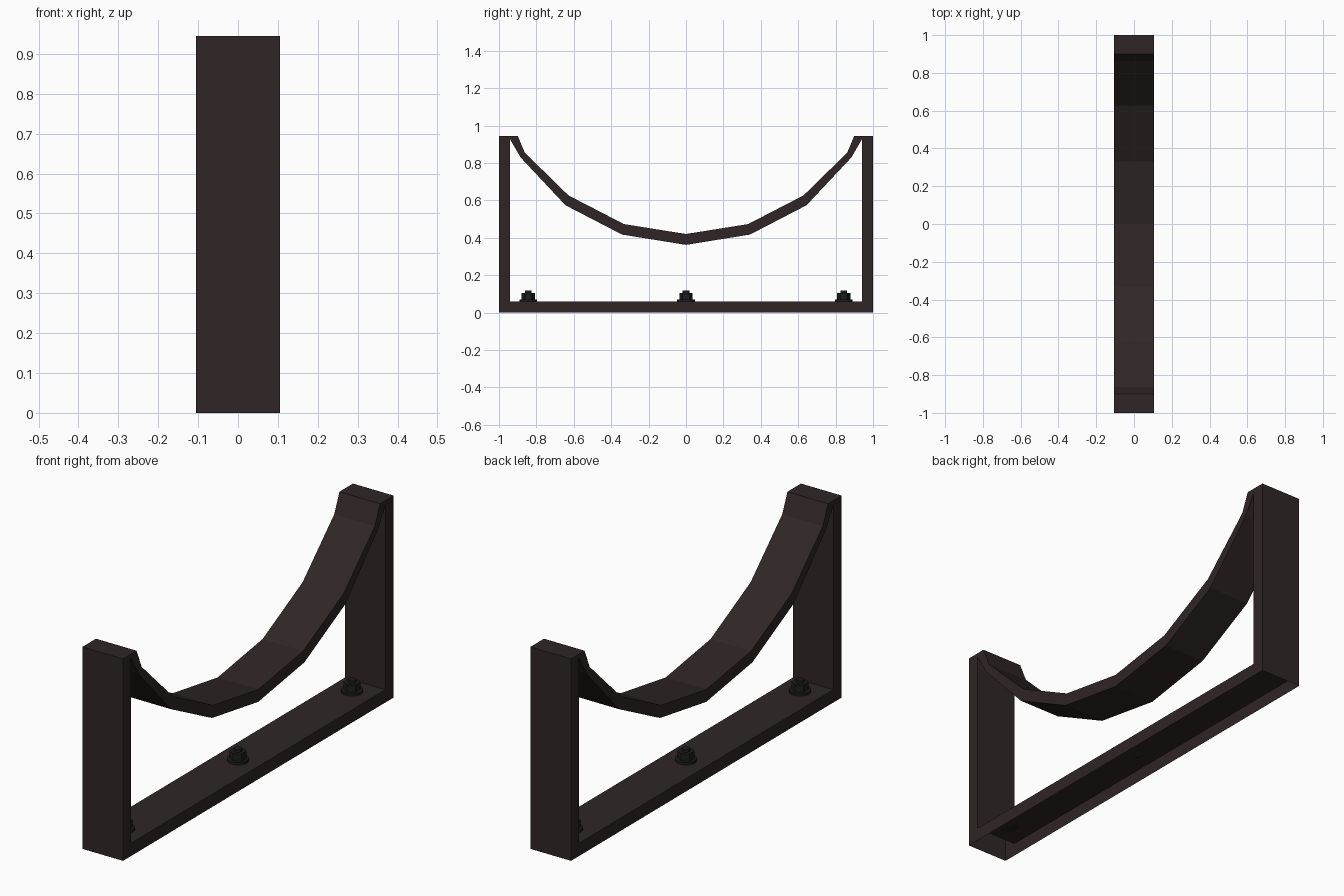
import bpy, bmesh, math

if "Cube" in bpy.data.objects:
    bpy.data.objects.remove(bpy.data.objects["Cube"])

W = 0.105  # half width of the bracket


def material(name, rgb):
    m = bpy.data.materials.new(name)
    m.diffuse_color = (*rgb, 1)
    m.use_nodes = True
    m.node_tree.nodes["Principled BSDF"].inputs["Base Color"].default_value = m.diffuse_color
    return m


def make_object(name, bm, mat):
    bmesh.ops.recalc_face_normals(bm, faces=bm.faces)
    me = bpy.data.meshes.new(name)
    bm.to_mesh(me)
    bm.free()
    me.materials.append(mat)
    ob = bpy.data.objects.new(name, me)
    bpy.context.collection.objects.link(ob)
    return ob


brown = material("dark brown metal", (0.029, 0.019, 0.019))
black = material("black steel", (0.012, 0.012, 0.013))

# Frame: paired outer and inner outline points (y, z), half then mirrored
outer = [(-1, 0), (-1, .945), (-.9, .945), (-.862, .855), (-.628, .626), (-.332, .473), (0, .42)]
inner = [(-.94, .06), (-.94, .925), (-.94, .925), (-.884, .829), (-.645, .574), (-.342, .417), (0, .362)]


def mirrored(pts):
    return pts + [(-y, z) for y, z in reversed(pts[:-1])]


outer, inner = mirrored(outer), mirrored(inner)
n = len(outer)
bm = bmesh.new()
for i in range(n):
    j = (i + 1) % n
    o1, o2, i1, i2 = outer[i], outer[j], inner[i], inner[j]
    quads = [[(x, *p) for p in (o1, o2, i2, i1)] for x in (-W, W)]
    if i != n - 1:  # the underside of the base is open
        quads.append([(-W, *o1), (W, *o1), (W, *o2), (-W, *o2)])
    if i1 != i2:
        quads.append([(-W, *i1), (W, *i1), (W, *i2), (-W, *i2)])
    for q in quads:
        pts = list(dict.fromkeys(q))
        bm.faces.new([bm.verts.new(p) for p in pts])
bmesh.ops.remove_doubles(bm, verts=bm.verts, dist=1e-4)
make_object("saddle_frame", bm, brown)


# Bolts: washer, hex nut and stud end
def cylinder(name, y, r, z0, z1, sides, turn=0.0):
    b = bmesh.new()
    bmesh.ops.create_cone(b, cap_ends=True, segments=sides, radius1=r, radius2=r, depth=z1 - z0)
    ob = make_object(name, b, black)
    ob.location = (0, y, (z0 + z1) / 2)
    ob.rotation_euler.z = turn
    return ob


for k, y in enumerate((-.843, 0, .843)):
    cylinder(f"washer_{k}", y, .047, .06, .071, 16)
    cylinder(f"nut_{k}", y, .036, .071, .105, 6)
    cylinder(f"stud_{k}", y, .018, .105, .118, 12)
